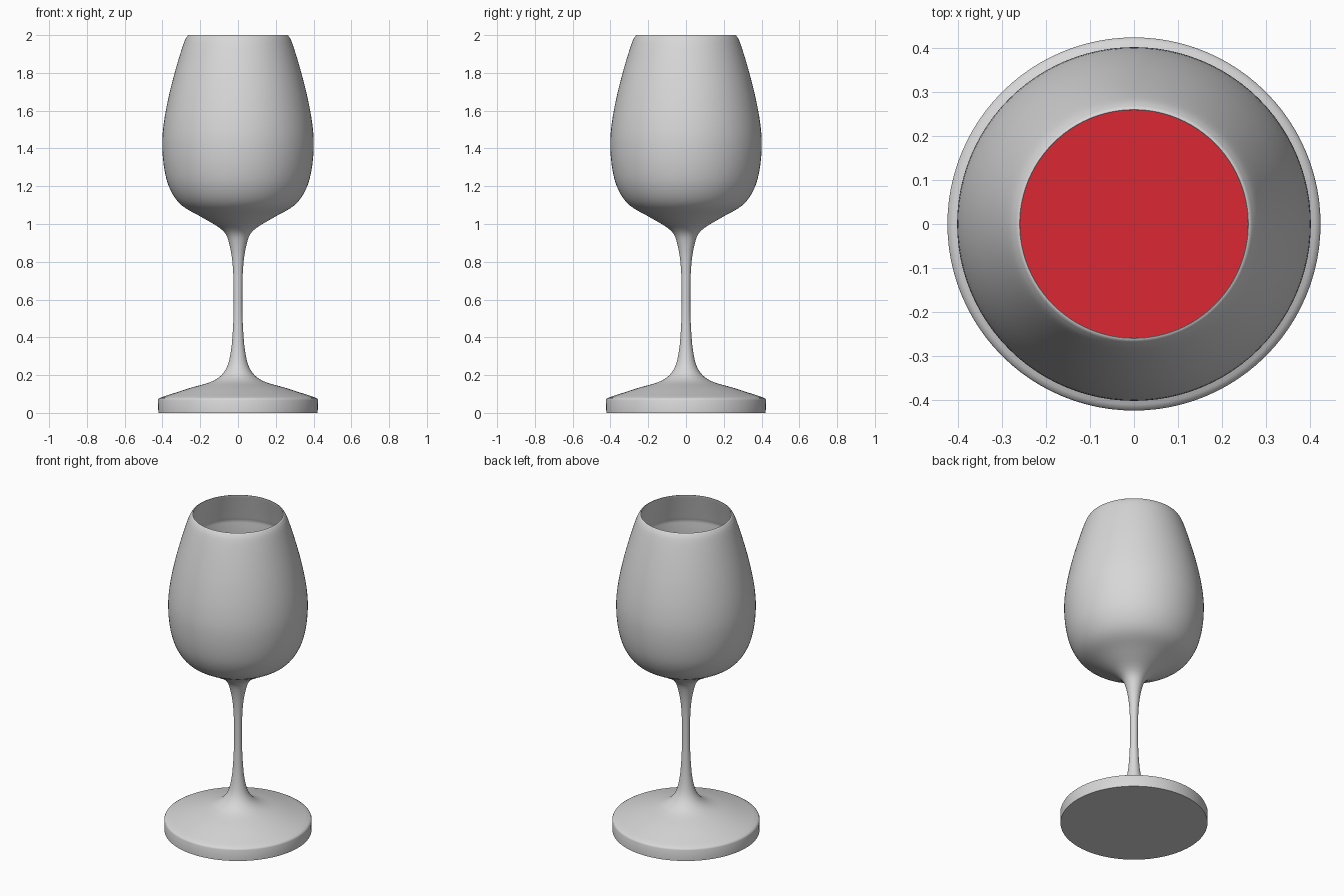
import bpy, bmesh, math

if "Cube" in bpy.data.objects:
    bpy.data.objects.remove(bpy.data.objects["Cube"])


def material(name, rgb):
    m = bpy.data.materials.new(name)
    m.diffuse_color = (*rgb, 1)
    m.use_nodes = True
    m.node_tree.nodes["Principled BSDF"].inputs["Base Color"].default_value = m.diffuse_color
    return m


glass_grey = material("glass grey", (0.68, 0.68, 0.68))
wine_red = material("wine red", (0.71, 0.02, 0.033))


def smooth_profile(pts, steps=4):
    """Catmull-Rom curve through (radius, height) points."""
    p = [pts[0]] + pts + [pts[-1]]
    out = []
    for i in range(1, len(p) - 2):
        for k in range(steps):
            t = k / steps
            out.append(tuple(
                0.5 * (2 * b + (c - a) * t + (2 * a - 5 * b + 4 * c - d) * t * t
                       + (3 * b - a - 3 * c + d) * t ** 3)
                for a, b, c, d in zip(*p[i - 1:i + 3])))
    return out + [pts[-1]]


def lathe(name, profile, mat, sides=96):
    bm = bmesh.new()
    verts = [bm.verts.new((r, 0, z)) for r, z in profile]
    edges = [bm.edges.new(e) for e in zip(verts, verts[1:])]
    bmesh.ops.spin(bm, geom=verts + edges, cent=(0, 0, 0), axis=(0, 0, 1),
                   angle=math.tau, steps=sides)
    bmesh.ops.remove_doubles(bm, verts=bm.verts, dist=1e-5)
    bmesh.ops.recalc_face_normals(bm, faces=bm.faces)
    mesh = bpy.data.meshes.new(name)
    bm.to_mesh(mesh)
    bm.free()
    mesh.materials.append(mat)
    ob = bpy.data.objects.new(name, mesh)
    bpy.context.collection.objects.link(ob)
    bpy.ops.object.select_all(action='DESELECT')
    ob.select_set(True)
    bpy.context.view_layer.objects.active = ob
    bpy.ops.object.shade_smooth_by_angle(angle=math.radians(40))
    return ob


# Foot, stem and outside of the bowl
foot = [(0, 0), (0.422, 0), (0.423, 0.068), (0.42, 0.075)]
stem = smooth_profile([
    (0.41, 0.081), (0.26, 0.13), (0.13, 0.17), (0.065, 0.23), (0.037, 0.33),
    (0.025, 0.48), (0.023, 0.62), (0.027, 0.77), (0.045, 0.89), (0.08, 0.965),
    (0.19, 1.035), (0.3, 1.1), (0.36, 1.185), (0.39, 1.29), (0.401, 1.42),
    (0.392, 1.54), (0.368, 1.67), (0.338, 1.79), (0.306, 1.9),
    (0.282, 1.97), (0.266, 1.997)])

# Inside of the bowl: it flares below the lip, then the wall thickens
inner = smooth_profile([
    (0.262, 2.0), (0.258, 1.997), (0.268, 1.96), (0.285, 1.9), (0.306, 1.825)])
inner += smooth_profile([
    (0.31, 1.815), (0.31, 1.74), (0.318, 1.6), (0.33, 1.45), (0.333, 1.35),
    (0.315, 1.25), (0.265, 1.16), (0.18, 1.1), (0.09, 1.07), (0, 1.06)])
lathe("wine_glass", foot + stem + inner, glass_grey)

# Wine filling the lower bowl, sitting just inside the glass
level = 1.3
fill = [(r - 0.002, z) for r, z in inner if z < level - 0.001 and r > 0.01]
lathe("wine", [(0, level), (0.324, level)] + fill + [(0, 1.064)], wine_red)
